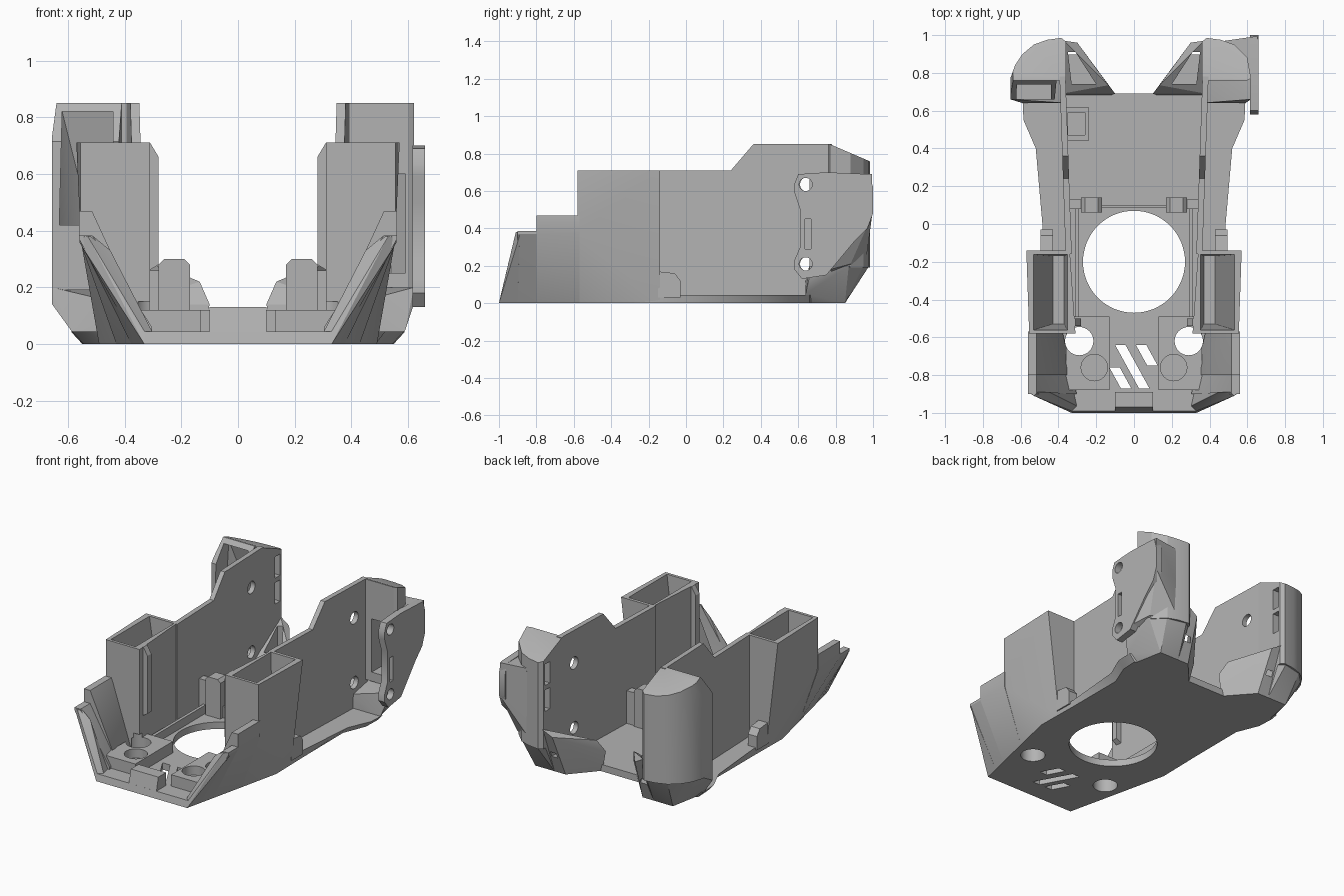
import bpy, bmesh, math
from mathutils import Vector

default = bpy.data.objects.get("Cube")
if default:
    bpy.data.objects.remove(default)

grey = bpy.data.materials.new("mid_grey_plastic")
grey.use_nodes = True
colour = (.45, .45, .45, 1)
grey.diffuse_color = colour
grey.node_tree.nodes["Principled BSDF"].inputs["Base Color"].default_value = colour
parts = []


def finish(name, bm):
    """Turn a bmesh into a named part."""
    bmesh.ops.recalc_face_normals(bm, faces=bm.faces)
    mesh = bpy.data.meshes.new(name)
    bm.to_mesh(mesh)
    bm.free()
    mesh.materials.append(grey)
    part = bpy.data.objects.new(name, mesh)
    bpy.context.collection.objects.link(part)
    parts.append(part)
    return part


def prism(name, lower, upper, slices=()):
    """Join two matching loops, then trim with (point, normal) planes."""
    bm = bmesh.new()
    a = [bm.verts.new(p) for p in lower]
    b = [bm.verts.new(p) for p in upper]
    bm.faces.new(a)
    bm.faces.new(b)
    for i in range(len(a)):
        j = (i + 1) % len(a)
        bm.faces.new((a[i], a[j], b[j], b[i]))
    for point, normal in slices:
        geom = bm.verts[:] + bm.edges[:] + bm.faces[:]
        cut_geom = bmesh.ops.bisect_plane(bm, geom=geom, plane_co=point, plane_no=normal, clear_outer=True)
        edges = [e for e in cut_geom["geom_cut"] if isinstance(e, bmesh.types.BMEdge)]
        bmesh.ops.edgeloop_fill(bm, edges=edges)
    return finish(name, bm)


def plate(name, outline, low, high, slices=()):
    return prism(name, [(x, y, low) for x, y in outline], [(x, y, high) for x, y in outline], slices)


def hull(name, side, points):
    """Convex block, mirrored by side."""
    bm = bmesh.new()
    verts = [bm.verts.new((side * x, y, z)) for x, y, z in points]
    made = bmesh.ops.convex_hull(bm, input=verts)
    loose = {v for v in made["geom_interior"] + made["geom_unused"] if isinstance(v, bmesh.types.BMVert)}
    bmesh.ops.delete(bm, geom=list(loose), context="VERTS")
    bmesh.ops.dissolve_limit(bm, angle_limit=.02, verts=bm.verts, edges=bm.edges)
    return finish(name, bm)


def box(name, side, xs, ys, zs):
    return hull(name, side, [(x, y, z) for x in xs for y in ys for z in zs])


def rod(centre, radius, depth, axis="Z", segments=32):
    """Round cutter."""
    bm = bmesh.new()
    bmesh.ops.create_cone(bm, cap_ends=True, segments=segments, radius1=radius, radius2=radius, depth=depth)
    turn = Vector((0, 0, 1)).rotation_difference(Vector((axis == "X", 0, axis == "Z")))
    for v in bm.verts:
        v.co = turn @ v.co + Vector(centre)
    return finish("cutter", bm)


def cut(part, *cutters):
    """Subtract the cutters and remove them."""
    for tool in cutters:
        mod = part.modifiers.new("cut", "BOOLEAN")
        mod.operation, mod.solver, mod.object = "DIFFERENCE", "EXACT", tool
    bpy.context.view_layer.update()
    result = part.evaluated_get(bpy.context.evaluated_depsgraph_get())
    mesh = bpy.data.meshes.new_from_object(result)
    part.modifiers.clear()
    part.data = mesh
    for tool in cutters:
        parts.remove(tool)
        bpy.data.objects.remove(tool)


def foot_x(y):
    """Outer bottom edge of the flared front sides."""
    return .33 + .23 * (y + 1)


def wall_x(y):
    """Inner face of the rear walls."""
    return .33 + .035 * (y + .15)


# Floor with fan opening, screw holes and slanted vents
half = [(.33, -1), (.49, -.3), (.485, 0), (.52, .4), (.585, .55), (.59, .66), (.54, .69)]
outline = half + [(-x, y) for x, y in reversed(half)]
under = [(x * (.93 if y > .3 else 1), y, 0) for x, y in outline]
floor = prism("floor", under, [(x, y + (.01 if y < -.9 else 0), .045) for x, y in outline])
vents = [plate("cutter", [(x, t), (x + .055, t), (x + .055 + (t - b) * .55, b), (x + (t - b) * .55, b)], -.1, .2)
         for x, t, b in ((-.1, -.64, -.87), (.01, -.64, -.75), (-.13, -.76, -.87))]
cut(floor, rod((0, -.2, 0), .27, 1, segments=64), *[rod((s * .29, -.62, 0), .075, 1) for s in (-1, 1)], *vents)

# Raised middle of the front lip
hull("front_lip", 1, [(x, y, z) for x in (-.1, .1) for y, z in ((-1, 0), (-.97, .13), (-.89, .13), (-.89, 0))])

# Ridge behind the fan opening
box("fan_ridge", 1, (-.29, .29), (.085, .1), (.04, .12))

wall_profile = [(-.16, 0), (-.16, .71), (.24, .71), (.36, .85), (.78, .85), (.78, 0)]

for s, tag in ((1, "left"), (-1, "right")):
    # Screw pads
    pad = box("screw_pad_" + tag, s, (.13, .36), (-.88, -.49), (.03, .12))
    cut(pad, rod((s * .29, -.62, 0), .075, 1), rod((s * .21, -.76, .1), .07, .08))

    # Flared front corner and stepped side wall
    hull("front_corner_" + tag, s, [(.33, -1, 0), (.33, -.99, .045), (.53, -.91, .38), (.56, -.89, .36),
                                    (.29, -.97, .02), (.31, -.9, .03), (foot_x(-.9), -.9, 0),
                                    (.45, -.89, .33), (.51, -.89, .38), (.555, -.89, .38)])
    for name, y0, y1, top in (("front_side_", -.9, -.8, .385), ("step_side_", -.8, -.57, .47)):
        hull(name + tag, s, [p for y in (y0, y1) for f in [foot_x(y)] for p in
                             ((f - .05, y, 0), (f - .05, y, .06), (f, y, 0), (.56, y, .37), (.56, y, top),
                              (.515, y, top))])

    # Open-topped front duct
    duct = hull("front_duct_" + tag, s, [(.31, -.58, 0), (foot_x(-.58), -.58, 0), (.49, -.3, 0), (.34, -.14, 0),
                                         (.485, -.14, 0), (.31, -.58, .71), (.555, -.58, .71), (.34, -.14, .71),
                                         (.57, -.14, .71), (.555, -.58, .37)])
    cut(duct, rod((s * .29, -.62, 0), .075, .3),
        hull("cutter", s, [(x, y, .07) for x in (.37, .43) for y in (-.53, -.17)]
             + [(x, y, .8) for x in (.35, .545) for y in (-.565, -.16)]))
    hull("duct_rib_" + tag, s, [(x, y, z) for y in (-.54, -.5) for x, z in
                                ((.33, .25), (.28, .28), (.28, .66), (.31, .71), (.33, .71))])

    # Thin rear wall with screw holes
    wall = prism("rear_wall_" + tag, [(s * wall_x(y), y, z) for y, z in wall_profile],
                 [(s * (wall_x(y) + .032), y, z) for y, z in wall_profile])
    cut(wall, *[rod((s * .37, .65, z), .04, .3, "X") for z in (.635, .21)])
    hull("shelf_tab_" + tag, s, [(x, y, z) for x in (.43, .495) for y, z in
                                 ((-.15, .03), (-.15, .17), (-.06, .16), (-.03, .12), (-.03, .03))])

    # Fan frame strips and clips
    box("fan_strip_" + tag, s, (.29, .31), (-.53, .1), (.04, .1))
    hull("fan_clip_" + tag, s, [(x, y, z) for y in (.06, .14) for x, z in
                                ((.17, .04), (.17, .28), (.19, .3), (.26, .3), (.28, .28), (.28, .04))])
    box("clip_bracket_" + tag, s, (.27, .36), (.08, .13), (.04, .26))

    # Lower bulb of the rear duct
    wide = .62 if s > 0 else .655
    hull("rear_bulb_" + tag, s, [(.36, .64, 0), (.54, .64, 0), (.59, .64, .05), (wide, .66, .14), (wide, .77, .2),
                                 (wide, .66, .2), (.61, .87, .2), (.36, .64, .13), (.36, .85, 0), (.5, .85, 0),
                                 (.36, .95, .2), (.4, .98, .2), (.53, .95, .2)])

    # Inward rear nozzle with a recessed mouth
    nozzle = hull("rear_nozzle_" + tag, s, [(.13, .68, 0), (.37, .68, 0), (.37, .85, 0), (.28, .85, 0),
                                            (.1, .69, .14), (.38, .69, .14), (.37, .97, .32), (.3, .96, .28),
                                            (.135, .735, .22)])
    cut(nozzle, hull("cutter", s, [(x, y, z) for x, y in ((.2, .74), (.33, .74), (.35, .91), (.31, .91))
                                   for z in (.12, .5)]))

    # Rear duct upper part with side windows and a forward inlet
    back = [(.36, .76), (.36, .965), (.385, .985), (.46, .975), (.53, .95)]
    slices = [((0, .77, .85), (0, .09, .21))]
    windows = [box("cutter", s, (.3, .41), (.9, .95), zs) for zs in ((.43, .57), (.6, .74))]
    if s > 0:
        shape = back + [(.6, .88), (.62, .77), (.6, .76)]
        inlet = box("cutter", s, (.44, .59), (.7, .86), (.25, .6))
    else:
        shape = back + [(.59, .9), (.63, .84), (.655, .77), (.655, .66), (.42, .66), (.41, .76)]
        slices += [((0, .76, .85), (0, -.15, .11)), ((-.64, 0, .85), (-.15, 0, .02))]
        inlet = hull("cutter", s, [(x, y, .42) for x, y in ((.44, .6), (.63, .6), (.63, .77), (.58, .84),
                                                            (.52, .89), (.44, .89))]
                     + [(x, y, .82) for x in (.44, .62) for y in (.6, .79)])
    ear = plate("rear_duct_" + tag, [(s * x, y) for x, y in shape], .19, .85, slices)
    cut(ear, inlet, *windows)

# Mounting flange on the left rear
flange_profile = [(.58, .64), (.6, .69), (.75, .7), (.98, .69), (1, .62), (1, .48), (.97, .4), (.9, .33), (.75, .15),
                  (.62, .13), (.58, .18), (.58, .23), (.61, .3), (.61, .5), (.58, .59)]
flange = prism("mounting_flange", [(.615, y, z) for y, z in flange_profile],
               [(.66, y, z) for y, z in flange_profile])
cut(flange, box("cutter", 1, (.5, .8), (.635, .668), (.29, .45)),
    *[rod((.64, .64, z), .035, .3, "X") for z in (.635, .21)])
hull("flange_bridge", 1, [(.45, .96, .21), (.61, .78, .17), (.61, .88, .21), (.655, .77, .18)]
     + [(x, y, z) for z in (.47, .69) for x, y in ((.48, .97), (.655, .995), (.655, .82), (.61, .78))])

# Cable block on the right floor
block = box("cable_block", -1, (.24, .37), (.44, .62), (.04, .15))
cut(block, box("cutter", -1, (.26, .35), (.47, .59), (.09, .3)))

# Crisp edges with soft curves
bpy.ops.object.select_all(action="DESELECT")
for part in parts:
    part.select_set(True)
bpy.context.view_layer.objects.active = parts[0]
bpy.ops.object.shade_smooth_by_angle(angle=math.radians(25))
